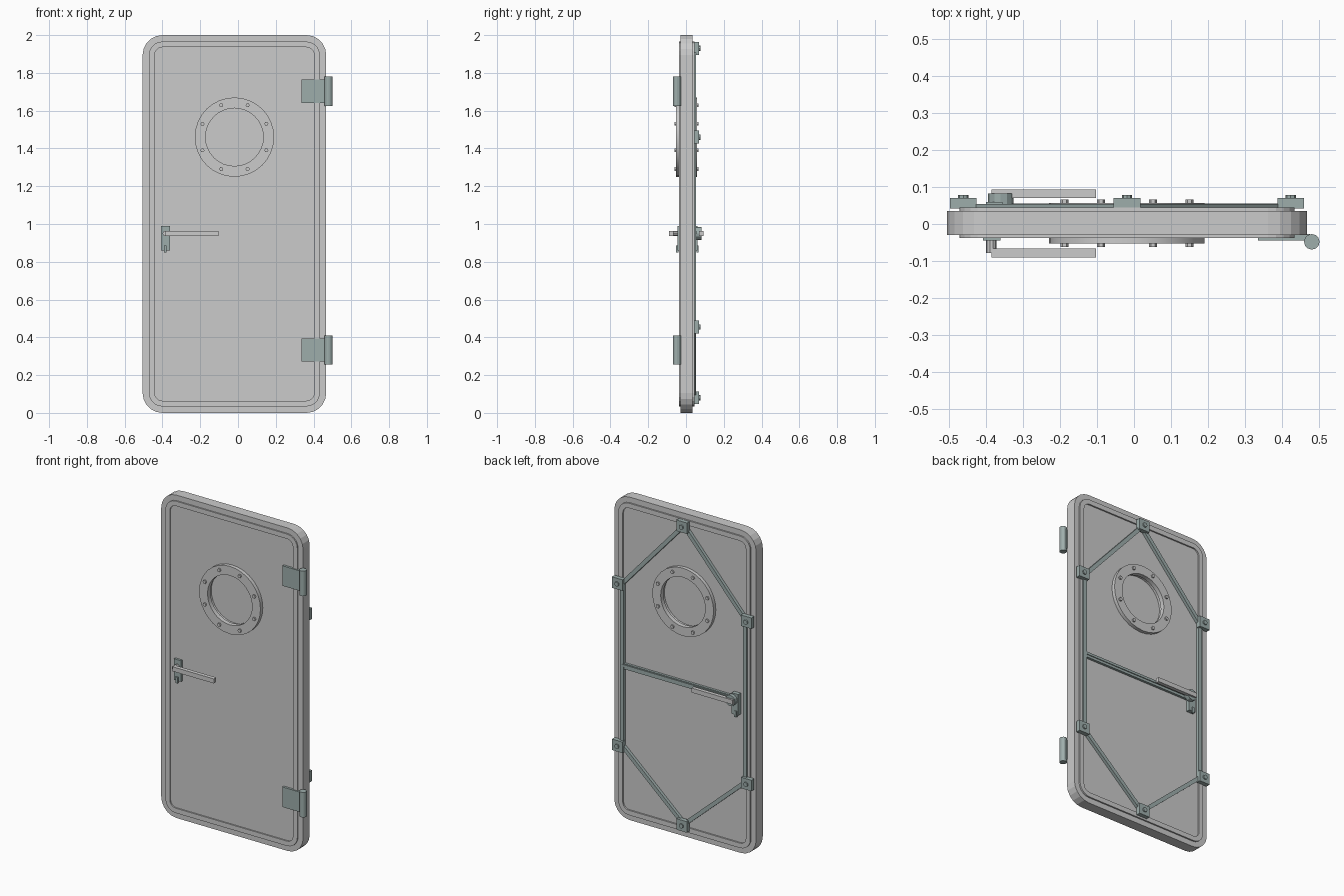
import bpy, bmesh
from math import sin, cos, pi, atan2, hypot
from mathutils import Matrix, Vector

if "Cube" in bpy.data.objects:
    bpy.data.objects.remove(bpy.data.objects["Cube"])

CX = -0.019                      # centre line of the door leaf
WIN = (CX, 1.46)                 # porthole centre
steel = bpy.data.materials.new("steel_green")
steel.diffuse_color = (0.34, 0.42, 0.41, 1)
steel.use_nodes = True
steel.node_tree.nodes["Principled BSDF"].inputs["Base Color"].default_value = steel.diffuse_color


def finish(name, bm, mat=None, smooth=False):
    bmesh.ops.recalc_face_normals(bm, faces=bm.faces[:])
    me = bpy.data.meshes.new(name)
    bm.to_mesh(me)
    bm.free()
    ob = bpy.data.objects.new(name, me)
    bpy.context.collection.objects.link(ob)
    if mat:
        me.materials.append(mat)
    if smooth:
        bpy.context.view_layer.objects.active = ob
        ob.select_set(True)
        bpy.ops.object.shade_smooth_by_angle(angle=0.5)
        ob.select_set(False)
    return ob


def circle(r, n, c=WIN, start=0.0):
    return [(c[0] + r * cos(start + 2 * pi * i / n), c[1] + r * sin(start + 2 * pi * i / n)) for i in range(n)]


def rounded(inset, r=0.105, seg=5):
    """Outline of the door leaf, moved inwards by inset."""
    pts = []
    for k, (sx, sz) in enumerate([(1, 1), (-1, 1), (-1, -1), (1, -1)]):
        for i in range(seg + 1):
            a = (k + i / seg) * pi / 2
            pts.append((CX + sx * (0.486 - r) + (r - inset) * cos(a),
                        1 + sz * (1 - r) + (r - inset) * sin(a)))
    return pts


def prism(name, pts, y0, y1, mat=None, smooth=False):
    bm = bmesh.new()
    a, b = [[bm.verts.new((x, y, z)) for x, z in pts] for y in (y0, y1)]
    bm.faces.new(a)
    bm.faces.new(b[::-1])
    for i in range(len(pts)):
        bm.faces.new((a[i - 1], a[i], b[i], b[i - 1]))
    return finish(name, bm, mat, smooth)


def ring(name, outer, inner, y0, y1, mat=None, smooth=False):
    bm = bmesh.new()
    loops = [[bm.verts.new((x, y, z)) for x, z in p]
             for p, y in ((outer, y0), (outer, y1), (inner, y1), (inner, y0))]
    for k in range(4):
        p, q = loops[k - 1], loops[k]
        for i in range(len(p)):
            bm.faces.new((p[i - 1], p[i], q[i], q[i - 1]))
    return finish(name, bm, mat, smooth)


def box(name, x0, x1, y0, y1, z0, z1, mat=None):
    return prism(name, [(x0, z0), (x1, z0), (x1, z1), (x0, z1)], y0, y1, mat)


def bar(name, p, q, w, y0, y1):
    """Flat strip between two points on the door face."""
    l = hypot(q[0] - p[0], q[1] - p[1])
    nx, nz = -(q[1] - p[1]) / l * w / 2, (q[0] - p[0]) / l * w / 2
    prism(name, [(p[0] + nx, p[1] + nz), (q[0] + nx, q[1] + nz),
                 (q[0] - nx, q[1] - nz), (p[0] - nx, p[1] - nz)], y0, y1, steel)


# Door leaf with a porthole opening
leaf = prism("door_leaf", rounded(0), -0.03, 0.035)
cutter = prism("porthole_cutter", circle(0.16, 32), -0.2, 0.2)
cutter.hide_render = True
cutter.hide_viewport = True
mod = leaf.modifiers.new("porthole", "BOOLEAN")
mod.object = cutter
mod.operation = 'DIFFERENCE'
mod.solver = 'EXACT'

# Raised seal ribs, window frames and bolts on both sides
for side, rib, win, bolt in (("front", (-0.038, -0.029), (-0.053, -0.025), (-0.062, -0.05)),
                             ("back", (0.034, 0.044), (0.03, 0.057), (0.055, 0.066))):
    ring(side + "_rib", rounded(0.034), rounded(0.064), *rib)
    ring(side + "_window_frame", circle(0.21, 32), circle(0.153, 32), *win, smooth=True)
    for i, c in enumerate(circle(0.183, 8, start=pi / 8)):
        prism(f"{side}_window_bolt_{i}", circle(0.011, 6, c), *bolt)
prism("window_pane", circle(0.162, 32), -0.006, 0.01)

# Hinges: leaf plate and barrel
for i, z in enumerate((0.333, 1.703)):
    box(f"hinge_plate_{i}", 0.335, 0.475, -0.045, -0.027, z - 0.062, z + 0.062, steel)
    bm = bmesh.new()
    bmesh.ops.create_cone(bm, cap_ends=True, segments=12, radius1=0.021, radius2=0.021, depth=0.155,
                          matrix=Matrix.Translation((0.48, -0.048, z)))
    finish(f"hinge_barrel_{i}", bm, steel)

# Front handle
box("front_lock_plate", -0.408, -0.36, -0.044, -0.028, 0.86, 0.99, steel)
box("front_key_stub", -0.392, -0.378, -0.053, -0.04, 0.848, 0.885, steel)
prism("front_spindle", circle(0.014, 10, (-0.385, 0.95)), -0.078, -0.04)
box("front_lever", -0.4 + 0.015, -0.103, -0.09, -0.066, 0.936, 0.964)

# Back handle
box("back_lock_plate", -0.4, -0.355, 0.034, 0.06, 0.86, 0.99, steel)
box("back_key_stub", -0.39, -0.376, 0.055, 0.066, 0.848, 0.885, steel)
prism("back_hub", circle(0.034, 12, (-0.36, 0.95)), 0.053, 0.082, steel)
box("back_lever", -0.385, -0.103, 0.07, 0.093, 0.936, 0.964)

# Locking linkage on the back: hexagon of strips, latch blocks, cross rod
nodes = [(0, 1.93), (1, 1.46), (1, 0.455), (0, 0.08), (-1, 0.455), (-1, 1.46)]
for i, (s, z) in enumerate(nodes):
    t, z2 = nodes[(i + 1) % 6]
    bar(f"link_bar_{i}", (CX + s * 0.422, z), (CX + t * 0.422, z2), 0.024, 0.034, 0.054)
    x = CX + s * 0.442
    box(f"latch_block_{i}", x - 0.036, x + 0.036, 0.042, 0.07, z - 0.034, z + 0.034, steel)
    prism(f"latch_bolt_{i}", circle(0.014, 8, (x, z)), 0.068, 0.078, steel)
bar("cross_bar", (-0.37, 0.95), (CX + 0.422, 0.95), 0.034, 0.034, 0.05)
bar("cross_bar_ridge", (-0.37, 0.955), (CX + 0.422, 0.955), 0.014, 0.048, 0.055)
